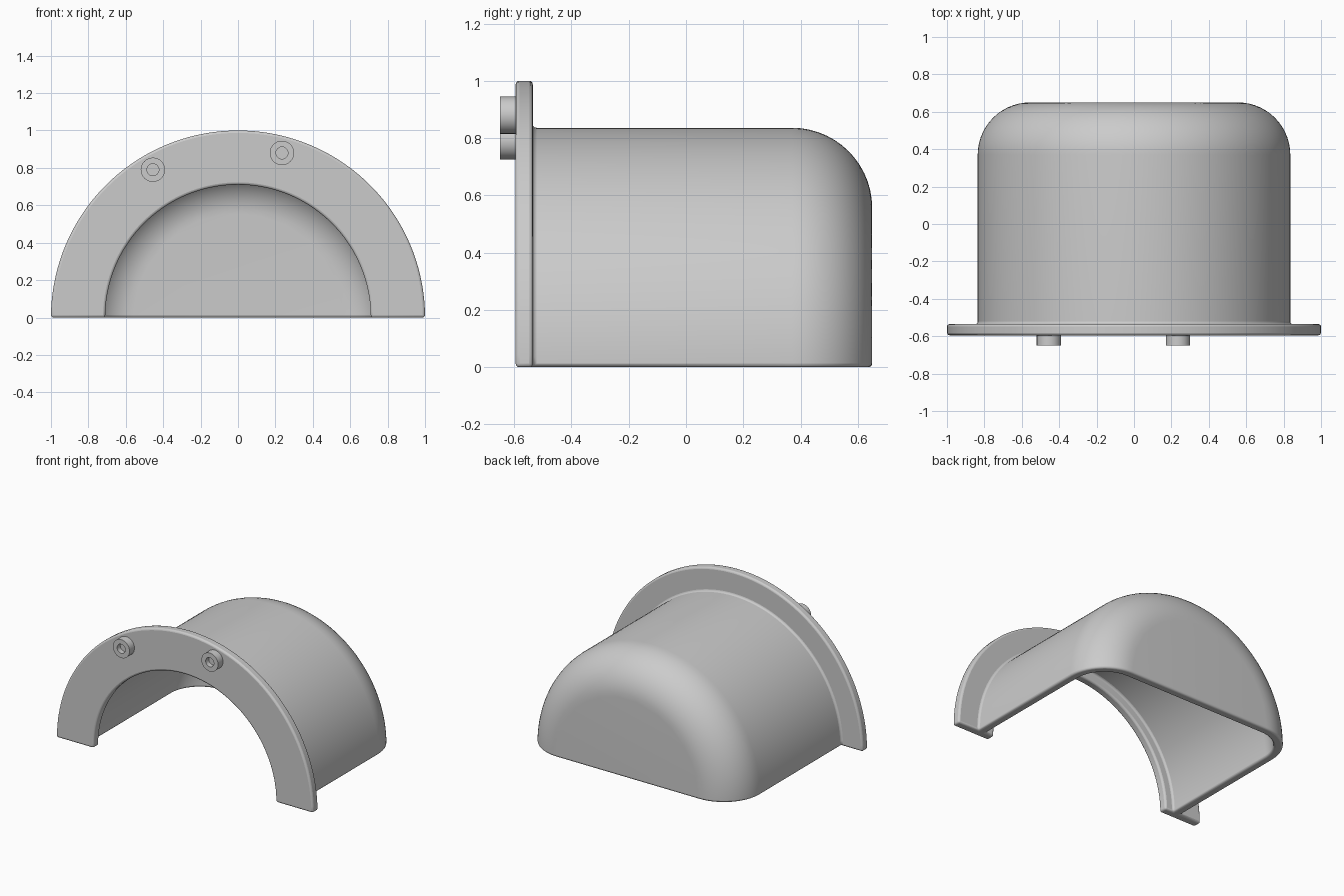
import bpy, bmesh
from math import sin, cos, pi, radians
from mathutils import Vector

cube = bpy.data.objects.get("Cube")
if cube:
    bpy.data.objects.remove(cube, do_unlink=True)

grey = bpy.data.materials.new("plain grey")
grey.use_nodes = True
grey.diffuse_color = (0.6, 0.6, 0.6, 1)
grey.node_tree.nodes["Principled BSDF"].inputs["Base Color"].default_value = (0.6, 0.6, 0.6, 1)


def arc(cr, cy, radius, start, end, steps):
    """Arc points of a (radius, y) profile, angles in degrees."""
    angles = [radians(start + (end - start) * i / steps) for i in range(steps + 1)]
    return [(cr + radius * cos(a), cy + radius * sin(a)) for a in angles]


def revolve(name, profile, sweep, steps, bevel, centre=(0, 0, 0)):
    """Spin a closed (radius, y) profile about the y axis into a solid."""
    bm = bmesh.new()
    verts = [bm.verts.new((r, y, 0)) for r, y in profile]
    face = bm.faces.new(verts)
    full = sweep > 6
    if full:
        geom = list(face.edges)
        bmesh.ops.delete(bm, geom=[face], context='FACES_ONLY')
    else:
        geom = [face]
        face_copy = face.copy()
    bmesh.ops.spin(bm, geom=(geom if full else verts + list(face.edges) + geom),
                   cent=(0, 0, 0), axis=(0, -1, 0), angle=sweep, steps=steps)
    bmesh.ops.remove_doubles(bm, verts=bm.verts, dist=0.0005)
    bmesh.ops.dissolve_degenerate(bm, edges=bm.edges, dist=0.0001)
    bmesh.ops.dissolve_limit(bm, angle_limit=radians(0.5), verts=bm.verts, edges=bm.edges)
    bmesh.ops.recalc_face_normals(bm, faces=bm.faces)
    mesh = bpy.data.meshes.new(name)
    bm.to_mesh(mesh)
    bm.free()
    mesh.materials.append(grey)
    obj = bpy.data.objects.new(name, mesh)
    obj.location = Vector(centre)
    bpy.context.collection.objects.link(obj)
    bpy.ops.object.select_all(action='DESELECT')
    obj.select_set(True)
    bpy.context.view_layer.objects.active = obj
    if bevel:
        mod = obj.modifiers.new("soft edges", 'BEVEL')
        mod.width = bevel
        mod.segments = 3
        mod.limit_method = 'ANGLE'
        mod.angle_limit = radians(50)
    bpy.ops.object.shade_smooth_by_angle(angle=radians(35))
    return obj


# Half-round hood: front flange, barrel wall and rounded closed back
front, flange_back, back = -0.595, -0.535, 0.65
outer, wall, fillet = 0.836, 0.06, 0.28
profile = [(0.71, front), (1.0, front), (1.0, flange_back), (outer, flange_back)]
profile += arc(outer - fillet, back - fillet, fillet, 0, 90, 14)
profile += [(0, back), (0, back - wall)]
profile += arc(outer - fillet, back - fillet, fillet - wall, 90, 0, 14)
profile += [(outer - wall, flange_back), (0.71, flange_back)]
revolve("hood_shell", profile, pi, 72, 0.013)

# Two hollow pegs on the flange face
peg = [(0, 0.02), (0.065, 0.02), (0.065, -0.055), (0.032, -0.055), (0.032, -0.02), (0, -0.02)]
for name, x, z in (("right_peg", -0.455, 0.79), ("left_peg", 0.235, 0.88)):
    revolve(name, peg, 2 * pi, 32, 0, (x, front, z))
